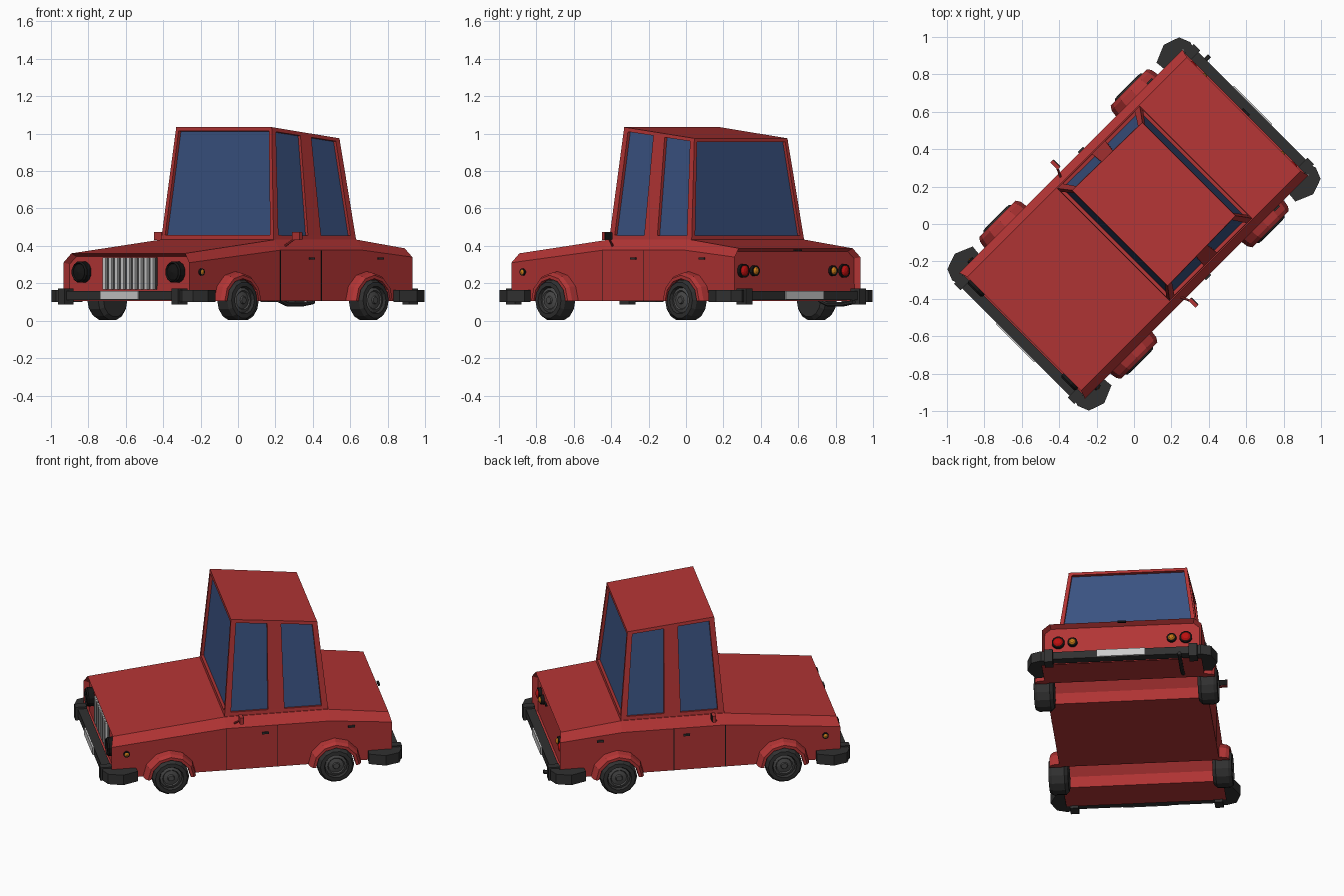
import bpy, bmesh
from math import pi, sin, cos, radians
from mathutils import Vector, Matrix

if "Cube" in bpy.data.objects:
    bpy.data.objects.remove(bpy.data.objects["Cube"])

# The car is built with front at -y, then turned 45 degrees
TURN = Matrix.Rotation(radians(-45), 4, 'Z')


def material(name, r, g, b):
    m = bpy.data.materials.new(name)
    m.diffuse_color = (r, g, b, 1)
    m.use_nodes = True
    m.node_tree.nodes["Principled BSDF"].inputs["Base Color"].default_value = m.diffuse_color
    return m


RED = material("red_paint", 0.45, 0.035, 0.035)
GLASS = material("blue_glass", 0.042, 0.085, 0.22)
BLACK = material("black", 0.008, 0.008, 0.008)
RUBBER = material("dark_rubber", 0.03, 0.03, 0.03)
RIM = material("rim_grey", 0.07, 0.07, 0.07)
LAMP = material("lamp_red", 0.5, 0.005, 0.005)
AMBER = material("lamp_amber", 0.6, 0.2, 0.01)


def finish(name, bm, mat=None, normals=True):
    if normals:
        bmesh.ops.recalc_face_normals(bm, faces=bm.faces)
    bm.transform(TURN)
    me = bpy.data.meshes.new(name)
    bm.to_mesh(me)
    bm.free()
    if mat:
        me.materials.append(mat)
    ob = bpy.data.objects.new(name, me)
    bpy.context.collection.objects.link(ob)
    return ob


def box(name, c, s, mat=None):
    bm = bmesh.new()
    bmesh.ops.create_cube(bm, size=1, matrix=Matrix.Translation(c) @ Matrix.Diagonal((*s, 1)))
    return finish(name, bm, mat)


def prism(name, plan, z0, z1, mat):
    bm = bmesh.new()
    lo = [bm.verts.new((x, y, z0)) for x, y in plan]
    hi = [bm.verts.new((x, y, z1)) for x, y in plan]
    bm.faces.new(lo)
    bm.faces.new(hi)
    for i in range(len(plan)):
        j = (i + 1) % len(plan)
        bm.faces.new((lo[i], lo[j], hi[j], hi[i]))
    return finish(name, bm, mat)


def lathe(name, prof, base, axis, mat, seg=12):
    """Revolve (radius, height) points around an axis starting at base."""
    q = Vector((0, 0, 1)).rotation_difference(Vector(axis))
    bm = bmesh.new()
    rings = []
    for r, h in prof:
        n = seg if r > 0 else 1
        rings.append([bm.verts.new(Vector(base) + q @ Vector(
            (r * cos(2 * pi * (k + .5) / seg), r * sin(2 * pi * (k + .5) / seg), h))) for k in range(n)])
    for a, b in zip(rings, rings[1:]):
        for k in range(seg):
            f = [a[k % len(a)], a[(k + 1) % seg % len(a)], b[(k + 1) % seg % len(b)], b[k % len(b)]]
            bm.faces.new(list(dict.fromkeys(f)))
    return finish(name, bm, mat)


def rod(name, p, q, r, mat):
    d = Vector(q) - Vector(p)
    return lathe(name, [(0, 0), (r, 0), (r, d.length), (0, d.length)], p, d.normalized(), mat, 8)


# Lower body: side profile with wheel arches, shoulder chamfer, hood and trunk
HW, TW, Z0, AXLE = .475, .43, .105, .497
under = [(-.845, Z0)]
for yc in (-AXLE, AXLE):
    under += [(yc - .125 * cos(pi * k / 6), Z0 + .125 * sin(pi * k / 6)) for k in range(7)]
under.append((.843, Z0))
shoulder = [(-.845, .31), (-.156, .377), (.468, .377), (.843, .34)]
crest = [(-.83, .36), (-.156, .433), (.468, .433), (.83, .387)]
bm = bmesh.new()
U, S, C = ([[bm.verts.new((s * w, y, z)) for y, z in line] for s in (-1, 1)]
           for line, w in ((under, HW), (shoulder, HW), (crest, TW)))
for i in (0, 1):
    bm.faces.new(U[i] + S[i][::-1])
    for k in range(3):
        bm.faces.new((S[i][k], S[i][k + 1], C[i][k + 1], C[i][k]))
for line in (U, C):
    for k in range(len(line[0]) - 1):
        bm.faces.new((line[0][k], line[0][k + 1], line[1][k + 1], line[1][k]))
ends = [bm.faces.new((U[0][e], U[1][e], S[1][e], C[1][e], C[0][e], S[0][e])) for e in (0, -1)]
bmesh.ops.recalc_face_normals(bm, faces=bm.faces)
for f in ends:
    bmesh.ops.inset_individual(bm, faces=[f], thickness=.016, depth=-.033)
finish("body", bm, RED, False)

# Cabin: each wall is a grid whose window cells are recessed and glazed
bf = [Vector((s * .425, -.156, .433)) for s in (-1, 1)]
br = [Vector((s * .425, .468, .433)) for s in (-1, 1)]
tf = [Vector((s * .361, -.106, 1.035)) for s in (-1, 1)]
tr = [Vector((s * .352, .415, .975)) for s in (-1, 1)]
cab = bmesh.new()


def wall(name, a, b, c, d, us):
    vs = [0, .04, .965, 1]
    n = (b - a).cross(d - a).normalized() * -.018
    at = lambda u, v: a.lerp(b, u).lerp(d.lerp(c, u), v)
    add = lambda m, pts: m.faces.new([m.verts.new(p) for p in pts])
    glass = bmesh.new()
    for i in range(len(us) - 1):
        for j in range(3):
            q = [at(us[i + x], vs[j + y]) for x, y in ((0, 0), (1, 0), (1, 1), (0, 1))]
            if i % 2 and j == 1:
                for k in range(4):
                    p0, p1 = q[k], q[(k + 1) % 4]
                    add(cab, (p0, p1, p1 + n, p0 + n))
                add(glass, [p + n for p in q])
            else:
                add(cab, q)
    finish(name, glass, GLASS, False)


wall("windshield", bf[0], bf[1], tf[1], tf[0], [0, .03, .97, 1])
wall("rear_window", br[1], br[0], tr[0], tr[1], [0, .03, .97, 1])
wall("right_windows", bf[1], br[1], tr[1], tf[1], [0, .06, .42, .58, .94, 1])
wall("left_windows", br[0], bf[0], tf[0], tr[0], [0, .06, .42, .58, .94, 1])
cab.faces.new([cab.verts.new(p) for p in (tf[0], tf[1], tr[1], tr[0])])
bmesh.ops.remove_doubles(cab, verts=cab.verts, dist=.0001)
finish("cabin", cab, RED, False)

# Wheels and fender flares
for side, s in (("left", -1), ("right", 1)):
    for end, y in (("front", -AXLE), ("rear", AXLE)):
        tag = f"{end}_{side}"
        lathe(tag + "_tyre", [(0, 0), (.09, 0), (.11, .02), (.11, .095), (.097, .115), (.074, .117), (.066, .1)],
              (s * .43, y, .11), (s, 0, 0), RUBBER, 14)
        lathe(tag + "_hub", [(.07, .1), (.052, .107), (.046, .1), (.022, .105), (.018, .113), (0, .113)],
              (s * .43, y, .11), (s, 0, 0), RIM, 14)
        bm = bmesh.new()
        loops = [[bm.verts.new((s * w, y - r * cos(pi * k / 6), Z0 + r * sin(pi * k / 6)))
                  for w, r in ((.465, .16), (.515, .152), (.535, .138), (.535, .12), (.465, .12))]
                 for k in range(7)]
        for a, b in zip(loops, loops[1:]):
            for k in range(5):
                bm.faces.new((a[k], a[(k + 1) % 5], b[(k + 1) % 5], b[k]))
        bm.faces.new(loops[0])
        bm.faces.new(loops[-1])
        finish(tag + "_flare", bm, RED)

# Bumpers with wrapped ends, overriders and blank plates
wrap = [(.45, .893), (.475, .9), (.535, .876), (.565, .79), (.525, .695), (.475, .7), (.475, .845), (.45, .845)]
for end, e in (("front", -1), ("rear", 1)):
    box(end + "_bumper", (0, e * .865, .136), (.94, .055, .048), RUBBER)
    box(end + "_plate", (0, e * .896, .136), (.288, .01, .046))
    for side, s in (("left", -1), ("right", 1)):
        prism(f"{end}_{side}_bumper_end", [(s * x, e * y) for x, y in wrap], .1, .165, RUBBER)
        box(f"{end}_{side}_overrider", (s * .43, e * .872, .13), (.05, .07, .085), RUBBER)

# Grille
box("grille_back", (0, -.815, .253), (.4, .01, .17), RIM)
for k in range(9):
    box(f"grille_bar_{k}", (-.18 + .045 * k, -.824, .253), (.022, .018, .17))

# Lamps, mirrors, handles and door seams on both sides
for side, s in (("left", -1), ("right", 1)):
    lathe(side + "_headlight", [(.058, 0), (.058, .035), (.05, .045), (.045, .036), (0, .045)],
          (s * .354, -.81, .26), (0, -1, 0), BLACK)
    for nm, x, r, m in (("tail_lamp", .38, .03, LAMP), ("turn_lamp", .295, .021, AMBER)):
        lathe(f"{side}_{nm}_rim", [(r + .008, 0), (r + .008, .02), (r, .02)], (s * x, .805, .267), (0, 1, 0), BLACK)
        lathe(f"{side}_{nm}", [(r, 0), (r, .02), (r * .6, .03), (0, .034)], (s * x, .805, .267), (0, 1, 0), m)
    lathe(side + "_marker_rim", [(.019, 0), (.019, .012), (.013, .012)], (s * .474, -.755, .26), (s, 0, 0), BLACK)
    lathe(side + "_marker", [(.013, 0), (.013, .012), (0, .018)], (s * .474, -.755, .26), (s, 0, 0), AMBER)
    rod(side + "_mirror_stalk", (s * .455, -.1, .40), (s * .52, -.07, .45), .006, RED)
    box(side + "_mirror", (s * .522, -.075, .453), (.056, .02, .042), RED)
    box(side + "_mirror_glass", (s * .522, -.063, .453), (.05, .006, .037), BLACK)
    for k, y in enumerate((.08, .60)):
        box(f"{side}_handle_{k}", (s * .477, y, .332), (.014, .04, .012), RUBBER)
    for k, y in enumerate((-.154, .156)):
        box(f"{side}_door_seam_{k}", (s * .4745, y, .24), (.003, .004, .27), BLACK)
box("trunk_latch", (0, .845, .375), (.05, .012, .01), BLACK)

# Exhaust pipe
pipe = [(-.35, .66, .11), (-.35, .72, .088), (-.35, .84, .088), (-.35, .92, .1)]
for k in range(3):
    rod(f"exhaust_{k}", pipe[k], pipe[k + 1], .012, RUBBER)
